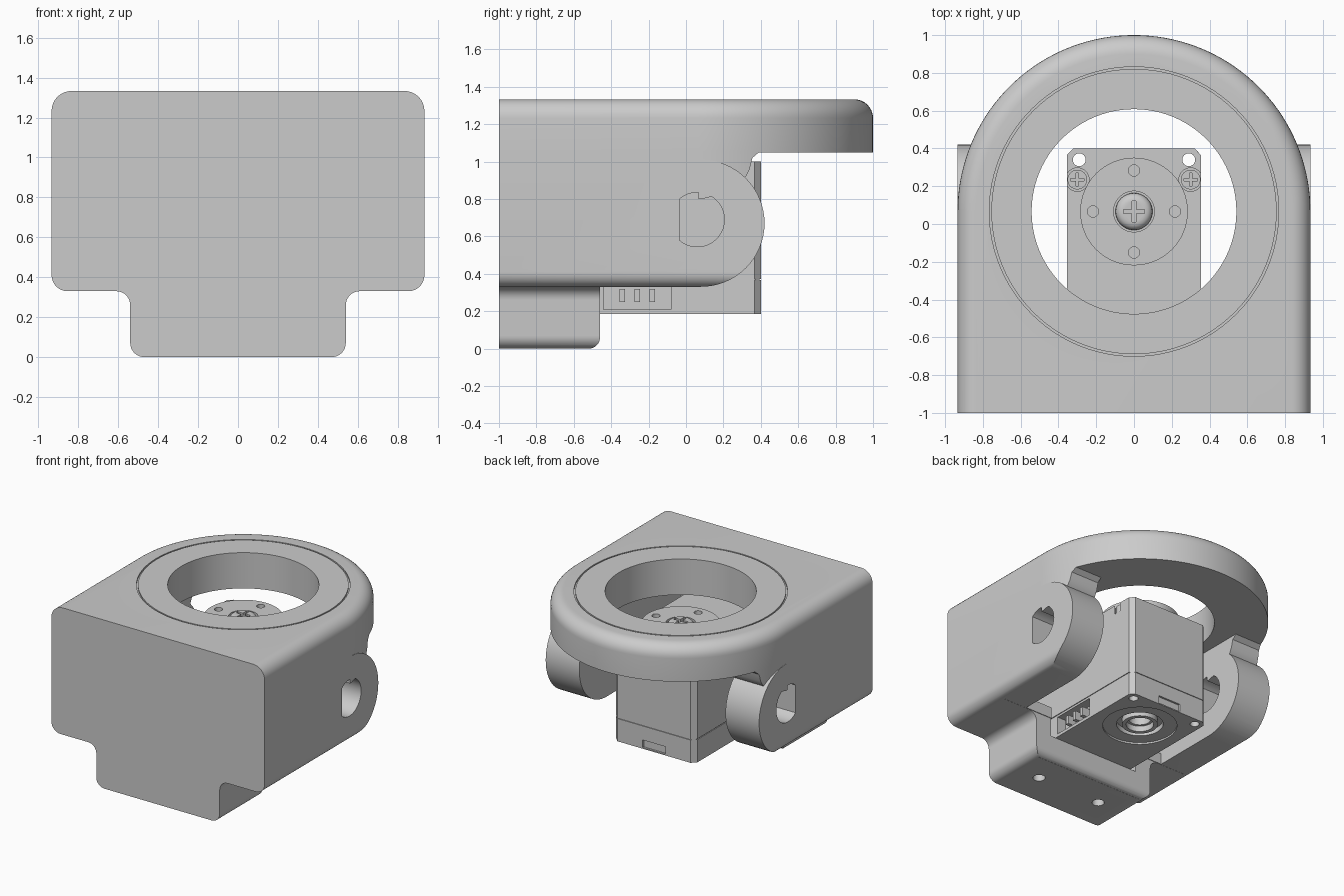
import bpy, bmesh, math
from mathutils import Vector

if "Cube" in bpy.data.objects:
    bpy.data.objects.remove(bpy.data.objects["Cube"])

grey = bpy.data.materials.new("plain grey")
grey.use_nodes = True
COLOR = (0.6, 0.6, 0.6, 1)
grey.diffuse_color = COLOR
grey.node_tree.nodes["Principled BSDF"].inputs["Base Color"].default_value = COLOR
CY = 0.066  # shared axis of ring, horn and idler
W = 0.934   # half width of the housing


def prism(name, pts, axis, lo, hi):
    """Extrude a 2D outline along an axis (outline axes: yz, xz or xy)."""
    place = {"x": lambda u, v, w: (w, u, v), "y": lambda u, v, w: (u, w, v),
             "z": lambda u, v, w: (u, v, w)}[axis]
    bm = bmesh.new()
    low = [bm.verts.new(place(u, v, lo)) for u, v in pts]
    high = [bm.verts.new(place(u, v, hi)) for u, v in pts]
    bm.faces.new(low)
    bm.faces.new(high)
    for i in range(len(pts)):
        bm.faces.new((low[i - 1], low[i], high[i], high[i - 1]))
    bmesh.ops.recalc_face_normals(bm, faces=bm.faces)
    mesh = bpy.data.meshes.new(name)
    bm.to_mesh(mesh)
    bm.free()
    mesh.materials.append(grey)
    ob = bpy.data.objects.new(name, mesh)
    bpy.context.collection.objects.link(ob)
    return ob


def arc(u, v, r, a, b, n=32):
    return [(u + r * math.cos(math.radians(a + (b - a) * i / n)),
             v + r * math.sin(math.radians(a + (b - a) * i / n))) for i in range(n + 1)]


def rounded(corners, n=8):
    """Outline with each (u, v, radius) corner filleted."""
    out = []
    for i, (u, v, r) in enumerate(corners):
        p = Vector((u, v))
        if r == 0:
            out.append((u, v))
            continue
        d1 = (Vector(corners[i - 1][:2]) - p).normalized()
        d2 = (Vector(corners[(i + 1) % len(corners)][:2]) - p).normalized()
        c = p + (d1 + d2) * r  # right-angled corners
        for k in range(n + 1):
            t = math.pi / 2 * k / n
            q = c - d2 * r * math.cos(t) - d1 * r * math.sin(t)
            out.append((q.x, q.y))
    return out


def box(name, x0, x1, y0, y1, z0, z1):
    return prism(name, [(x0, y0), (x1, y0), (x1, y1), (x0, y1)], "z", z0, z1)


def disc(name, x, y, r, z0, z1, n=64):
    return prism(name, arc(x, y, r, 0, 360, n)[:-1], "z", z0, z1)


def combine(ob, other, op="DIFFERENCE"):
    mod = ob.modifiers.new("join", "BOOLEAN")
    mod.object, mod.operation, mod.solver = other, op, "EXACT"
    mesh = bpy.data.meshes.new_from_object(ob.evaluated_get(bpy.context.evaluated_depsgraph_get()))
    ob.modifiers.clear()
    ob.data = mesh
    bpy.data.objects.remove(other)
    return ob


def bevel(ob, test, width, segments):
    bm = bmesh.new()
    bm.from_mesh(ob.data)
    edges = [e for e in bm.edges if test(*[v.co for v in e.verts])]
    bmesh.ops.bevel(bm, geom=edges, offset=width, segments=segments, profile=0.5, affect="EDGES")
    bm.to_mesh(ob.data)
    bm.free()


def cross(name, x, y, size, z0, z1):
    w = size * 0.2
    slot = box(name, x - size, x + size, y - w, y + w, z0, z1)
    return combine(slot, box("bar", x - w, x + w, y - size, y + size, z0, z1), "UNION")


# Housing: stepped front outline run backwards, then cut to rounded arm ends
front = rounded([(-0.54, 0, 0.07), (0.54, 0, 0.07), (0.54, 0.33, 0.07), (W, 0.33, 0.08),
                 (W, 1.06, 0), (-W, 1.06, 0), (-W, 0.33, 0.08), (-0.54, 0.33, 0.07)])
housing = prism("housing", front, "y", -1, 0.6)
behind = [(-0.525, -0.1)] + arc(-0.52, 0.06, 0.06, -80, 0, 8) + [(-0.46, 0.331)]
behind += arc(0.08, 0.671, 0.34, -90, 90) + [(CY, 1.011), (CY, 1.3), (1.2, 1.3), (1.2, -0.1)]
combine(housing, prism("behind", behind, "x", -1.1, 1.1))

# Inner cavity, bottom opening and narrow motor pocket
combine(housing, box("cavity", -0.64, 0.64, -0.85, 1.2, 0.42, 1.2))
combine(housing, box("opening", -0.64, 0.64, -0.455, 1.2, -0.1, 0.5))
combine(housing, box("pocket", -0.4, 0.4, -0.83, 0, 0.183, 0.5))

# D-shaped side holes and base screw holes
combine(housing, prism("d_hole", arc(0.06, 0.69, 0.145, -131, 131, 40), "x", -1.2, 1.2))
for s in (-1, 1):
    combine(housing, disc("base_hole", s * 0.28, -0.74, 0.045, -0.1, 0.3, 24))

# Webs blending the arms into the ring
webs = prism("arm_webs", arc(0, CY, W, 0, 180, 72), "z", 0.8, 1.06)
combine(webs, box("web_gap", -0.64, 0.64, -0.5, 1.2, 0.5, 1.3))
combine(webs, prism("web_cut", [(-0.3, 0.7), (0.24, 0.84), (0.32, 0.92), (0.34, 0.96), (0.355, 1.02),
                                (0.39, 1.05), (0.4, 1.2), (1.2, 1.2), (1.2, 0.7)], "x", -1.1, 1.1))

# Top plate ending in a ring with a soft upper edge
plan = [(-W, -1), (W, -1)] + arc(0, CY, W, 0, 180, 72)
plate = prism("top_ring_plate", plan, "z", 1.05, 1.333)
bevel(plate, lambda a, b: min(a.z, b.z) > 1.3 and max(a.y, b.y) > -0.99, 0.1, 8)
combine(plate, disc("ring_hole", 0, CY, 0.542, 0.9, 1.5, 96))
groove = disc("groove", 0, CY, 0.766, 1.321, 1.5, 96)
combine(groove, disc("groove_core", 0, CY, 0.755, 1.2, 1.6, 96))
combine(plate, groove)

# Motor case with chamfered corners
case = box("motor_case", -0.355, 0.355, -0.81, 0.4, 0.186, 1.0)
bevel(case, lambda a, b: abs(a.z - b.z) > 0.5, 0.035, 1)
seam = box("seam", -0.4, 0.4, -0.9, 0.5, 0.366, 0.372)
combine(seam, box("seam_core", -0.349, 0.349, -0.804, 0.394, 0.3, 0.4))
combine(case, seam)
combine(case, box("back_notch", -0.1, 0.1, 0.385, 0.5, 0.195, 0.255))
combine(case, box("connector_recess", 0.28, 0.5, -0.44, -0.08, 0.21, 0.35))
for s in (-1, 1):
    combine(case, disc("corner_hole", s * 0.29, 0.34, 0.034, 0, 1.2, 24))
    combine(case, disc("screw_well", s * 0.3, 0.235, 0.062, 0.93, 1.2, 32))
combine(case, disc("idler_well", 0, CY, 0.27, 0.1, 0.2))
combine(case, disc("idler_bore", 0, CY, 0.17, 0.1, 0.24))
combine(case, disc("idler_socket", 0, CY, 0.08, 0.1, 0.34))
parts = [housing, webs, plate, case]

# Connector pins inside the recess
for i in range(3):
    y = -0.34 + i * 0.08
    parts.append(box("connector_pin", 0.27, 0.35, y - 0.015, y + 0.015, 0.25, 0.32))

# Corner screws
for s in (-1, 1):
    screw = disc("corner_screw", s * 0.3, 0.235, 0.052, 0.92, 0.99, 32)
    parts.append(combine(screw, cross("slot", s * 0.3, 0.235, 0.035, 0.965, 1.1)))

# Output horn with four holes and a centre screw
horn = disc("output_horn", 0, CY, 0.285, 0.99, 1.08)
for i in range(4):
    a = i * math.pi / 2
    combine(horn, disc("horn_hole", 0.217 * math.cos(a), CY + 0.217 * math.sin(a), 0.03, 1.02, 1.2, 24))
combine(horn, disc("horn_well", 0, CY, 0.108, 1.04, 1.2))
centre = disc("centre_screw", 0, CY, 0.098, 1.03, 1.1, 48)
bevel(centre, lambda a, b: min(a.z, b.z) > 1.09, 0.04, 4)
combine(centre, cross("slot", 0, CY, 0.055, 1.07, 1.2))
parts += [horn, centre]

# Idler ring under the motor
idler = disc("idler_ring", 0, CY, 0.13, 0.195, 0.25)
combine(idler, disc("idler_hole", 0, CY, 0.1, 0.1, 0.3))
parts.append(idler)

# Smooth the curved walls, keep edges sharp
bpy.ops.object.select_all(action="DESELECT")
for ob in parts:
    ob.select_set(True)
bpy.context.view_layer.objects.active = housing
bpy.ops.object.shade_smooth_by_angle(angle=math.radians(30))
